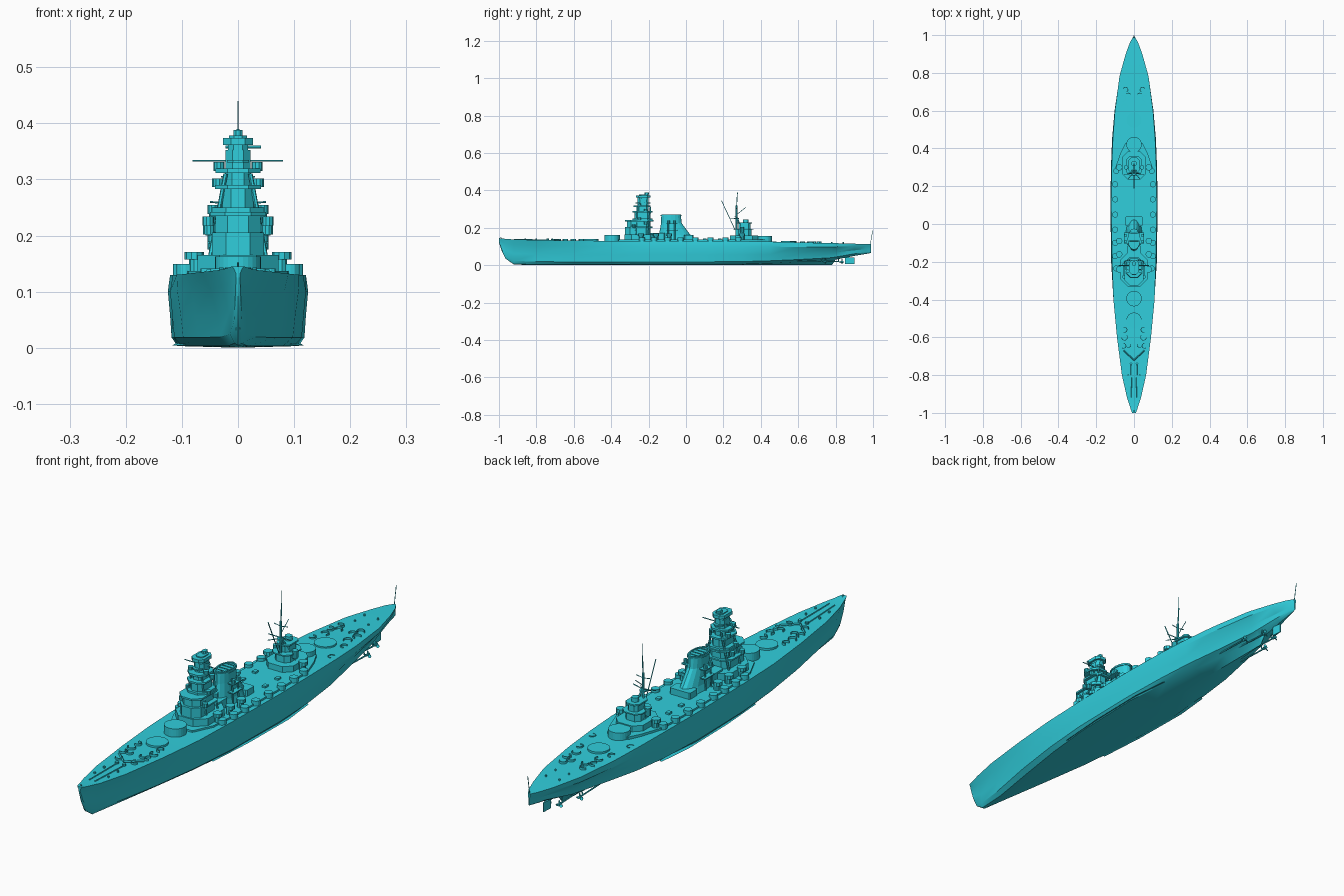
import bpy, bmesh
from math import sin, cos, pi, radians
from mathutils import Vector

mat = bpy.data.materials.new("hull_paint")
mat.diffuse_color = (0.03, 0.62, 0.72, 1)


def loft(name, rings, cap=True, smooth=False):
    """Skin a list of closed rings with equal point counts."""
    bm = bmesh.new()
    vs = [[bm.verts.new(p) for p in r] for r in rings]
    n = len(vs[0])
    for a, b in zip(vs, vs[1:]):
        for i in range(n):
            j = (i + 1) % n
            bm.faces.new((a[i], a[j], b[j], b[i]))
    if cap:
        bm.faces.new(vs[0])
        bm.faces.new(vs[-1])
    bmesh.ops.recalc_face_normals(bm, faces=bm.faces)
    me = bpy.data.meshes.new(name)
    bm.to_mesh(me)
    bm.free()
    ob = bpy.data.objects.new(name, me)
    me.materials.append(mat)
    bpy.context.collection.objects.link(ob)
    if smooth:
        bpy.ops.object.select_all(action='DESELECT')
        ob.select_set(True)
        bpy.context.view_layer.objects.active = ob
        bpy.ops.object.shade_smooth_by_angle(angle=radians(30))
    return ob


def prism(name, pts, z0, z1):
    return loft(name, [[(x, y, z) for x, y in pts] for z in (z0, z1)])


def block(name, w, y0, y1, z0, z1, c=0.3, x=0):
    """Box with chamfered corners; w is the half width, c the chamfer share."""
    k = c * min(w, (y1 - y0) / 2) * 1.2
    pts = [(w, y0 + k), (w, y1 - k), (w - k, y1), (k - w, y1),
           (-w, y1 - k), (-w, y0 + k), (k - w, y0), (w - k, y0)]
    return prism(name, [(x + a, b) for a, b in pts], z0, z1)


def cyl(name, x, y, r, z0, z1, n=12, r2=None):
    r2 = r if r2 is None else r2
    return loft(name, [[(x + q * cos(2 * pi * i / n), y + q * sin(2 * pi * i / n), z)
                        for i in range(n)] for q, z in ((r, z0), (r2, z1))])


def rod(name, p, q, r, n=6):
    p, q = Vector(p), Vector(q)
    rot = (q - p).to_track_quat('Z', 'Y')
    circ = [rot @ Vector((r * cos(2 * pi * i / n), r * sin(2 * pi * i / n), 0)) for i in range(n)]
    return loft(name, [[e + c for c in circ] for e in (p, q)])


def arc_wall(name, x, y, r, z, h, a0, a1, t=0.003, n=9):
    rings = []
    for i in range(n):
        a = radians(a0 + (a1 - a0) * i / (n - 1))
        rings.append([(x + q * cos(a), y + q * sin(a), zz)
                      for q, zz in ((r, z), (r + t, z), (r + t, z + h), (r, z + h))])
    return loft(name, rings)


# Hull stations: y, keel z, bottom w, bottom z, lower w, upper w, deck w, deck z
stations = [
    (-1.0, .122, .001, .124, .004, .007, .010, .145),
    (-.985, .075, .002, .077, .006, .011, .016, .143),
    (-.965, .035, .003, .037, .008, .015, .022, .141),
    (-.92, .004, .006, .008, .016, .028, .037, .138),
    (-.8, 0, .018, .003, .036, .050, .064, .135),
    (-.6, 0, .050, .003, .075, .083, .090, .132),
    (-.4, 0, .080, .003, .102, .108, .109, .130),
    (-.2, 0, .100, .003, .117, .121, .116, .130),
    (.1, 0, .108, .003, .121, .125, .121, .130),
    (.3, 0, .090, .005, .116, .122, .118, .129),
    (.45, 0, .065, .010, .104, .116, .112, .126),
    (.6, 0, .035, .018, .080, .103, .101, .122),
    (.78, 0, .014, .030, .048, .076, .077, .118),
    (.80, .030, .012, .034, .044, .071, .072, .118),
    (.90, .050, .010, .054, .022, .042, .044, .115),
    (.96, .060, .006, .064, .010, .020, .022, .114),
    (.99, .066, .001, .068, .002, .004, .005, .113)]
rings = []
for y, zk, wb, zb, wl, wu, wd, zd in stations:
    h = zd - zb
    half = [(wb, zb), (wb + (wl - wb) * .8, zb + h * .12), (wl, zb + h * .42),
            (wu, zb + h * .77), (wd, zd)]
    rings.append([(0, y, zk)] + [(x, y, z) for x, z in half] + [(-x, y, z) for x, z in half[::-1]])
loft("hull", rings, smooth=True)

# Shelter deck with tapered ends
side = [(.05, -.36), (.088, -.28), (.098, -.15), (.103, .1), (.098, .3), (.07, .38), (.045, .43)]
prism("shelter_deck", side + [(-x, y) for x, y in side[::-1]], .12, .137)

# Barbettes for the four main mounts
for name, y, z in (("barbette_fore_low", -.51, .139), ("barbette_fore_high", -.395, .163),
                   ("barbette_aft_high", .42, .156), ("barbette_aft_low", .55, .130)):
    cyl(name, 0, y, .041, .11, z, 28)

# Forward tower tiers: half width, y0, y1, z0, z1
tiers = [(.072, -.33, -.15, .13, .165), (.046, -.325, -.19, .165, .205), (.040, -.315, -.19, .205, .235),
         (.058, -.30, -.18, .200, .206), (.050, -.325, -.175, .235, .242), (.046, -.285, -.18, .242, .25),
         (.028, -.275, -.19, .25, .285), (.041, -.285, -.18, .283, .290), (.023, -.265, -.2, .29, .311),
         (.040, -.282, -.19, .311, .319), (.022, -.258, -.2, .319, .352), (.020, -.27, -.19, .33, .335),
         (.027, -.268, -.19, .361, .374), (.018, -.258, -.2, .352, .361), (.016, -.25, -.2, .374, .378),
         (.008, -.222, -.198, .378, .388)]
for i, (w, y0, y1, z0, z1) in enumerate(tiers):
    block(f"tower_tier_{i + 1}", w, y0, y1, z0, z1, .45)
rod("tower_yard", (-.081, -.22, .333), (.08, -.22, .333), .0018)
rod("rangefinder", (-.022, -.24, .358), (.041, -.24, .358), .003)
for s in (-1, 1):
    for x, y, z in ((.052, -.28, .206), (.053, -.215, .222), (.044, -.25, .242),
                    (.036, -.215, .290), (.034, -.25, .319)):
        cyl("tower_tub", s * x, y, .010, z - .004, z + .012, 10)
    for y in (-.27, -.2):
        rod("tower_leg", (s * .05, y, .16), (s * .022, y + .01, .31), .004)

# Funnel: raked base trunk leading to an upright casing
def oval(yc, ly, w, z, n=16):
    return [(w * cos(2 * pi * i / n), yc + ly * sin(2 * pi * i / n), z) for i in range(n)]


loft("funnel", [oval(-.055, .09, .044, .135), oval(-.06, .085, .036, .16), oval(-.078, .055, .03, .225),
                oval(-.08, .052, .03, .272), oval(-.08, .046, .025, .272), oval(-.08, .046, .025, .255)])
loft("funnel_cap_band", [oval(-.08, .056, .034, .262), oval(-.08, .056, .034, .268)])
block("funnel_house", .045, -.01, .04, .135, .162, .15)
block("funnel_fore_house", .034, -.19, -.11, .135, .172, .2)
for i in range(4):
    rod("funnel_grille", (-.025, -.11 + i * .02, .27), (.025, -.11 + i * .02, .27), .0015)
for s in (-1, 1):
    for y in (-.095, -.06):
        rod("searchlight_post", (s * .046, y, .135), (s * .04, y, .24), .003)
    for z in (.185, .22):
        block("searchlight_platform", .014, -.105, -.045, z, z + .004, .2, s * .04)
    for y in (-.093, -.06):
        cyl("searchlight", s * .044, y, .008, .224, .238, 10)

# Aft bridge and main mast
block("aft_house", .06, .235, .385, .13, .16, .4)
block("aft_bridge_lower", .034, .265, .35, .16, .19, .4)
block("aft_bridge_platform", .042, .255, .36, .19, .195, .4)
block("aft_bridge_upper", .022, .28, .345, .195, .225, .4)
block("aft_bridge_top", .03, .27, .352, .222, .228, .4)
cyl("aft_director", 0, .32, .014, .228, .245, 12)
rod("mast", (0, .27, .13), (0, .27, .32), .005, 8)
rod("topmast", (0, .27, .31), (0, .275, .39), .0025)
rod("mast_tip", (0, .275, .39), (0, .276, .44), .0008)
cyl("mast_top_platform", 0, .27, .014, .248, .253, 10)
rod("derrick_boom", (0, .262, .19), (0, .19, .345), .002)
rod("gaff", (0, .27, .27), (0, .32, .31), .0015)
for s in (-1, 1):
    rod("mast_leg", (s * .035, .31, .16), (0, .272, .255), .004)
    rod("mast_yard", (0, .27, .255), (s * .05, .262, .26), .0018)
    rod("mast_upper_yard", (0, .27, .30), (s * .03, .27, .305), .0015)
    rod("aerial_spreader", (0, .275, .25), (s * .035, .235, .248), .0015)
    cyl("aft_bridge_tub", s * .042, .30, .012, .175, .205, 10)

# Anti-aircraft tubs, sponsons and casemate bulges along each side
for s in (-1, 1):
    for y in (-.235, -.17, -.1, -.03, .05, .13, .21, .28):
        x = .1 if -.2 < y < .25 else .094
        cyl("side_tub", s * x, y, .016, .125, .149, 12)
    for y in (-.24, -.16, -.09, .3):
        cyl("sponson_pedestal", s * .074, y, .013, .135, .157, 10)
        cyl("sponson_tub", s * .078, y, .017, .157, .171, 10)
    for y in (.09, .17):
        block("deck_locker", .008, y, y + .02, .137, .144, .1, s * .05)
    # Curved splinter shields on the open decks
    for x, y, r, a in ((.05, -.60, .014, 250), (.056, -.645, .012, 200), (.03, -.64, .012, 270),
                       (.035, -.70, .012, 230), (.05, -.56, .012, 180),
                       (.05, .62, .014, 110), (.06, .665, .014, 160), (.03, .68, .012, 90),
                       (.045, .71, .012, 130), (.07, .57, .012, 180), (.085, .47, .012, 180)):
        a = a if s > 0 else 180 - a
        arc_wall("splinter_shield", s * x, y, r, .117 if y > 0 else .13, .011, a - 110, a + 110)
    for y in (-.86, -.8, .78, .84):
        cyl("bollard", s * .03, y, .004, .11, .143 if y < 0 else .123, 8)
    rod("anchor_chain", (s * .012, -.92, .139), (s * .016, -.74, .135), .0025)
    cyl("capstan", s * .016, -.74, .007, .13, .143, 10)
    # Bilge keel, propeller shafts, struts and propellers
    loft("bilge_keel", [[(s * (w - .008), y, .012), (s * (w + .004), y, .004), (s * (w - .008), y, .008)]
                        for y, w in ((-.3, .095), (-.1, .109), (.15, .113), (.3, .098))])
    for x, y0, y1, z in ((.052, .5, .74, .020), (.025, .66, .83, .018)):
        rod("propeller_shaft", (s * x, y0, z + .008), (s * x, y1, z), .003)
        rod("shaft_strut", (s * x, y1 - .015, z), (s * x * .8, y1 - .015, z + .04), .0025)
        rod("propeller_hub", (s * x, y1 - .005, z), (s * x, y1 + .012, z), .005, 8)
        for k in range(3):
            a = 2 * pi * k / 3 + pi / 2
            d = Vector((cos(a), 0, sin(a)))
            t = Vector((-sin(a), .5, cos(a))) * .005
            c = Vector((s * x, y1 + .004, z))
            u = Vector((0, .0012, 0))
            loft("propeller_blade", [[c + d * q - t * f - u, c + d * q + t * f - u,
                                      c + d * q + t * f + u, c + d * q - t * f + u]
                                     for q, f in ((.003, .5), (.009, 1.1), (.015, .6))])

# Breakwater, rudder and flagstaffs
for s in (-1, 1):
    rod("breakwater", (0, -.72, .138), (s * .055, -.67, .136), .004, 4)
loft("rudder", [[(0, .85, z), (.005, .862, z), (.002, .90, z), (-.002, .90, z), (-.005, .862, z)]
                for z in (.006, .042)])
rod("rudder_stock", (0, .868, .04), (0, .868, .06), .004)
rod("stern_flagstaff", (0, .985, .11), (0, .998, .185), .0015)
rod("bow_jackstaff", (0, -.985, .14), (0, -.992, .152), .0015)
